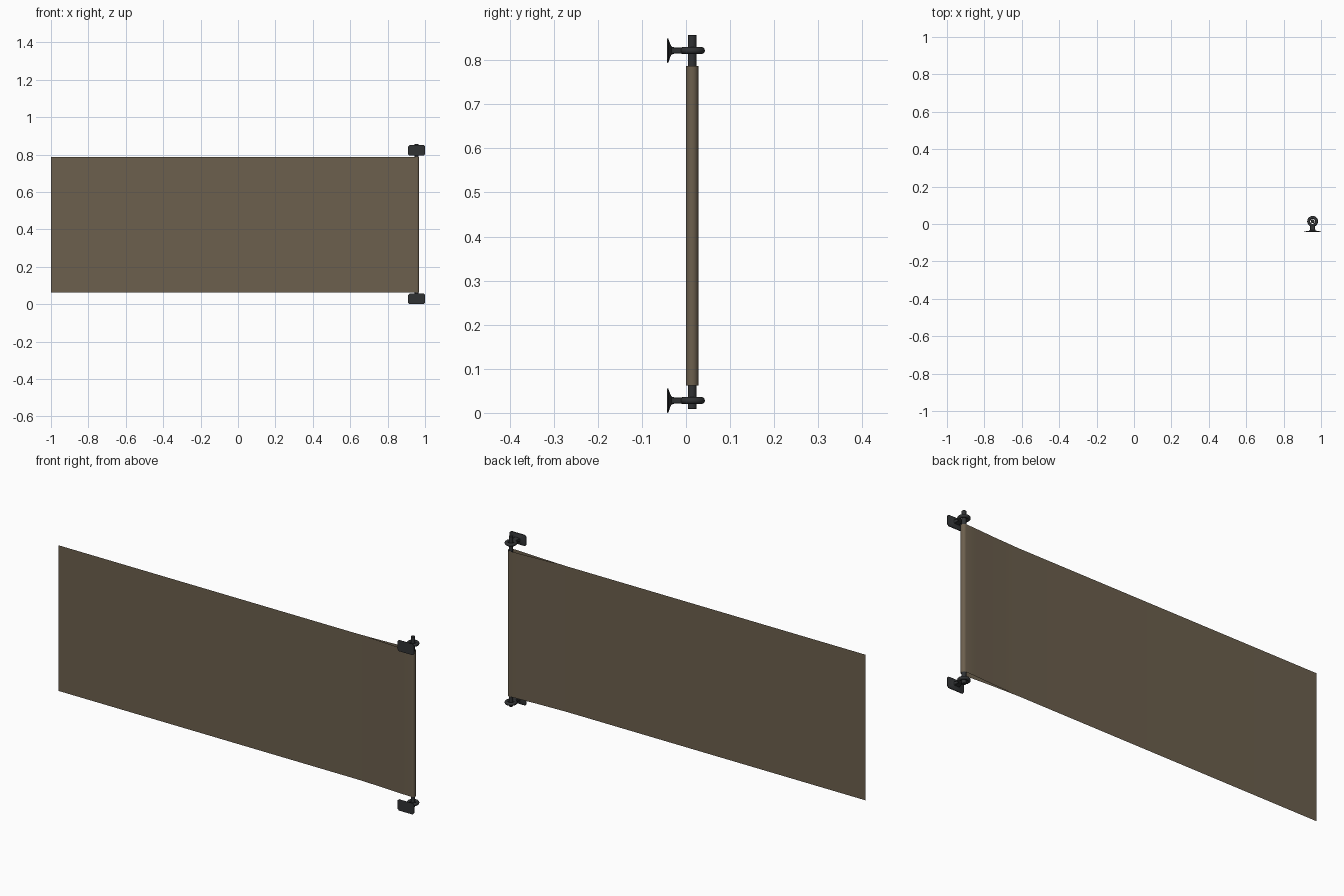
import bpy, bmesh, math

if "Cube" in bpy.data.objects:
    bpy.data.objects.remove(bpy.data.objects["Cube"])

PX, PY = 0.955, 0.014          # pole axis
Z_LOW, Z_HIGH = 0.028, 0.822   # bracket heights


def material(name, rgb):
    m = bpy.data.materials.new(name)
    m.diffuse_color = (*rgb, 1)
    m.use_nodes = True
    m.node_tree.nodes["Principled BSDF"].inputs["Base Color"].default_value = m.diffuse_color
    return m


cloth_mat = material("brown cloth", (0.150, 0.116, 0.075))
metal_mat = material("dark metal", (0.030, 0.032, 0.034))


def loft(name, rings, mat, closed=True, caps=True, angle=40):
    """Skin a list of point rings into one object."""
    bm = bmesh.new()
    rows = [[bm.verts.new(p) for p in r] for r in rings]
    n = len(rows[0])
    for a, b in zip(rows, rows[1:]):
        for i in range(n if closed else n - 1):
            j = (i + 1) % n
            bm.faces.new((a[i], a[j], b[j], b[i]))
    if caps:
        bm.faces.new(rows[0])
        bm.faces.new(rows[-1])
    bmesh.ops.recalc_face_normals(bm, faces=bm.faces)
    me = bpy.data.meshes.new(name)
    bm.to_mesh(me)
    bm.free()
    me.materials.append(mat)
    ob = bpy.data.objects.new(name, me)
    bpy.context.collection.objects.link(ob)
    bpy.ops.object.select_all(action='DESELECT')
    ob.select_set(True)
    bpy.context.view_layer.objects.active = ob
    bpy.ops.object.shade_smooth_by_angle(angle=math.radians(angle))
    return ob


def circle(r, z, n=24):
    return [(PX + r * math.cos(2 * math.pi * i / n),
             PY + r * math.sin(2 * math.pi * i / n), z) for i in range(n)]


# banner: a sheet folded round the pole, its two sides meeting further out
g = 0.0005
half = [(-1, g), (0.65, g), (0.80, 0.006), (0.90, 0.012)]
fold = [(PX + 0.014 * math.cos(t), 0.014 * math.sin(t))
        for t in (math.pi * (0.5 - k / 12) for k in range(13))]
profile = half + fold + [(x, -y) for x, y in reversed(half)]
loft("banner_cloth", [[(x, PY + y, z) for x, y in profile] for z in (0.062, 0.787)],
     cloth_mat, closed=False, caps=False)

# pole with a tiny bevel on each end
loft("pole", [circle(r, z) for r, z in
              ((0.009, 0.009), (0.010, 0.010), (0.010, 0.856), (0.009, 0.857))], metal_mat)


def clipped_rect(hx, hz, y, zc):
    c = 0.25 * hz
    pts = [(hx - c, hz), (hx, hz - c), (hx, -hz + c), (hx - c, -hz),
           (-hx + c, -hz), (-hx, -hz + c), (-hx, hz - c), (-hx + c, hz)]
    return [(PX + x, y, zc + z) for x, z in pts]


# wall brackets: flared plate with arm, and a ring holding the pole
for tag, zc in (("lower", Z_LOW), ("upper", Z_HIGH)):
    loft(tag + "_bracket",
         [clipped_rect(hx, hz, y, zc) for y, hx, hz in
          ((-0.043, 0.045, 0.028), (-0.040, 0.045, 0.027), (-0.037, 0.022, 0.018),
           (-0.033, 0.016, 0.009), (-0.026, 0.013, 0.007), (-0.004, 0.013, 0.007))],
         metal_mat, angle=30)
    bpy.ops.mesh.primitive_torus_add(location=(PX, PY, zc), major_radius=0.021,
                                     minor_radius=0.008, major_segments=32, minor_segments=12)
    ring = bpy.context.object
    ring.name = tag + "_ring"
    ring.data.materials.append(metal_mat)
    bpy.ops.object.shade_smooth_by_angle(angle=math.radians(50))
